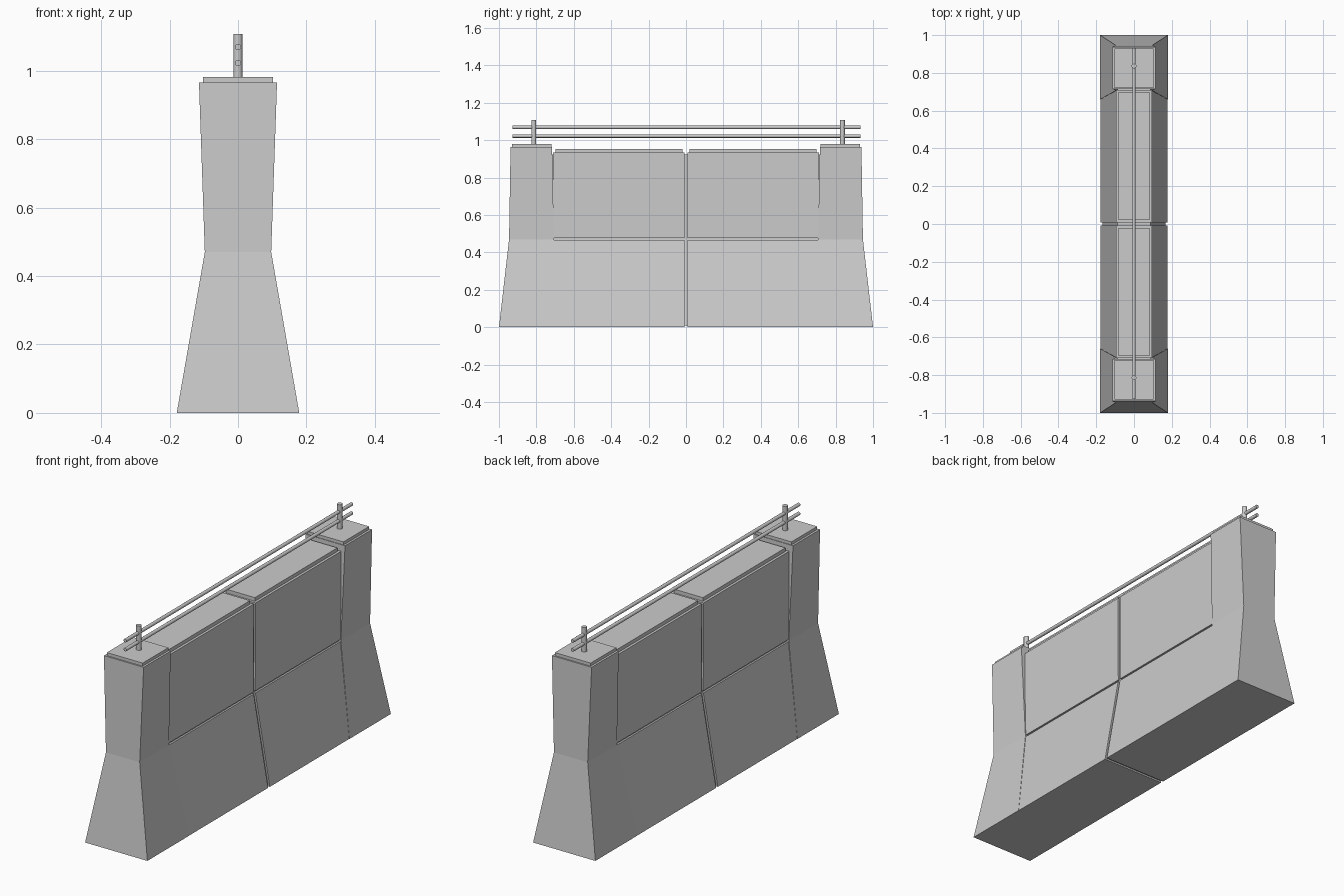
import bpy, bmesh

if "Cube" in bpy.data.objects:
    bpy.data.objects.remove(bpy.data.objects["Cube"])


def loft(name, rings):
    """Closed solid through stacked rectangles (half_width, y_min, y_max, z)."""
    bm = bmesh.new()
    loops = []
    for h, y0, y1, z in rings:
        corners = ((-h, y0), (h, y0), (h, y1), (-h, y1))
        loops.append([bm.verts.new((x, y, z)) for x, y in corners])
    for a, b in zip(loops, loops[1:]):
        for i in range(4):
            j = (i + 1) % 4
            bm.faces.new((a[i], a[j], b[j], b[i]))
    bm.faces.new(loops[0])
    bm.faces.new(loops[-1])
    bmesh.ops.recalc_face_normals(bm, faces=bm.faces)
    mesh = bpy.data.meshes.new(name)
    bm.to_mesh(mesh)
    bm.free()
    obj = bpy.data.objects.new(name, mesh)
    bpy.context.collection.objects.link(obj)
    return obj


def both_ends(name, rings):
    """Same solid at the back and, mirrored in y, at the front."""
    loft("back_" + name, rings)
    loft("front_" + name, [(h, -y1, -y0, z) for h, y0, y1, z in rings])


def rod(name, radius, length, location, along_y=False):
    bpy.ops.mesh.primitive_cylinder_add(
        vertices=16, radius=radius, depth=length, location=location,
        rotation=(1.570796 if along_y else 0, 0, 0))
    obj = bpy.context.object
    obj.name = name
    bpy.ops.object.shade_smooth_by_angle()


# Flared end pillars with a stepped cap
both_ends("pillar", [
    (0.179, 0.66, 1.0, 0),
    (0.097, 0.706, 0.946, 0.47),
    (0.114, 0.716, 0.938, 0.965),
    (0.103, 0.719, 0.93, 0.965),
    (0.103, 0.719, 0.93, 0.981)])

# Wall panels, split by a horizontal joint and a central vertical joint
both_ends("lower_panel", [
    (0.178, 0.007, 0.71, 0),
    (0.095, 0.007, 0.71, 0.466)])
both_ends("upper_panel", [
    (0.094, 0.007, 0.71, 0.476),
    (0.096, 0.007, 0.71, 0.934),
    (0.083, 0.02, 0.698, 0.934),
    (0.083, 0.02, 0.698, 0.953)])

# Recessed core seen at the bottom of the joints
loft("wall_core", [
    (0.168, -0.72, 0.72, 0.008),
    (0.085, -0.72, 0.72, 0.47),
    (0.087, -0.72, 0.72, 0.924)])

# Guard rail posts and bars
for name, y in (("front_post", -0.814), ("back_post", 0.836)):
    rod(name, 0.013, 0.135, (0, y, 1.04))
for name, z in (("lower_rail", 1.022), ("upper_rail", 1.069)):
    rod(name, 0.009, 1.86, (0, 0.003, z), along_y=True)
